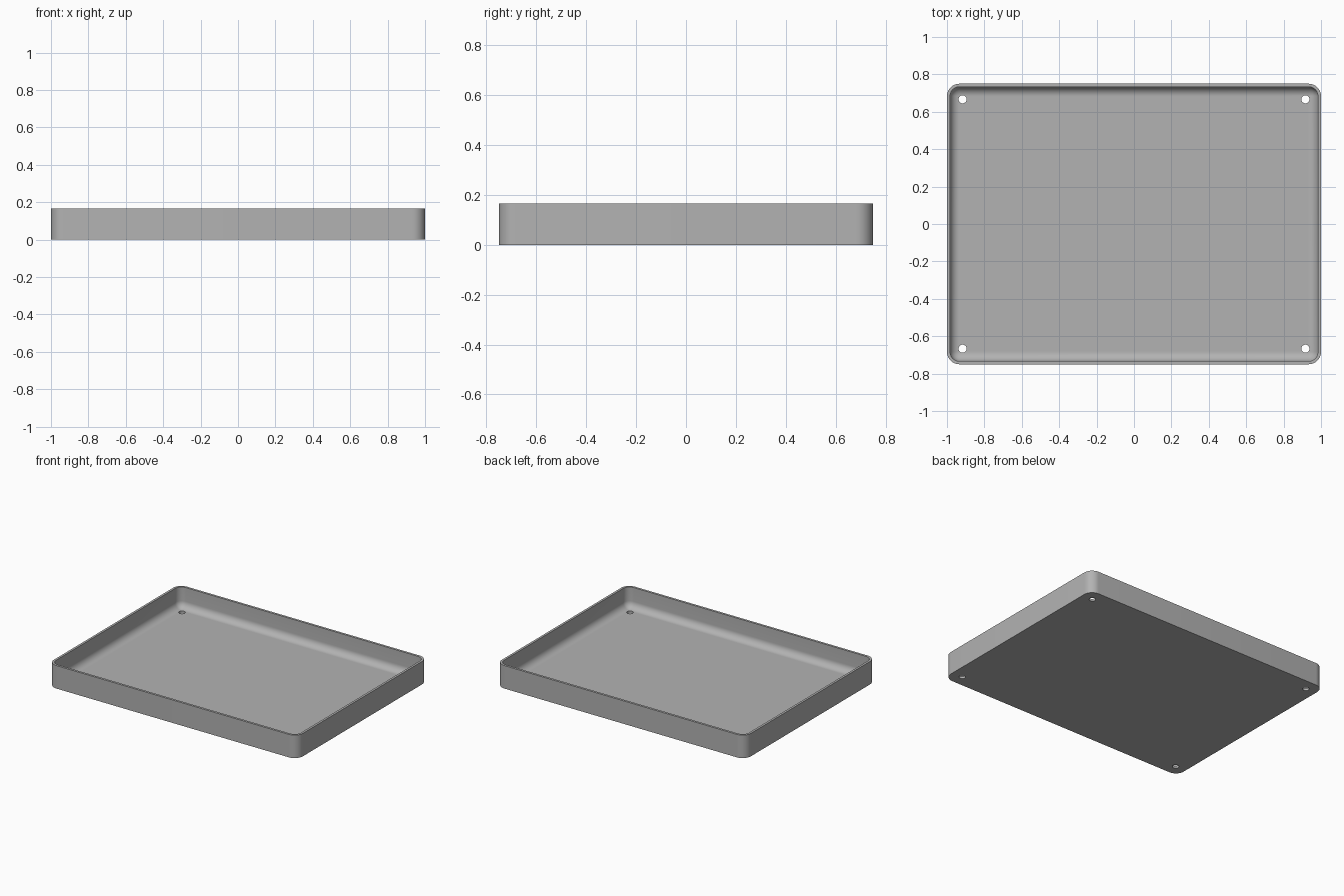
import bpy, bmesh, math

if "Cube" in bpy.data.objects:
    bpy.data.objects.remove(bpy.data.objects["Cube"])

S = 1 / 60                      # design units to scene units
L, W, H = 120, 90, 10           # outer size of the tray
WALL, R_OUT, FILLET = 1.0, 4.0, 3.0
SEG = 10                        # steps per rounded corner

grey = bpy.data.materials.new("grey")
grey.diffuse_color = (0.45, 0.45, 0.45, 1)
grey.use_nodes = True
grey.node_tree.nodes["Principled BSDF"].inputs["Base Color"].default_value = grey.diffuse_color


def ring(bm, inset, z):
    """Rounded rectangle, inset from the outer outline."""
    r = max(R_OUT - inset, 0.02)
    cx, cy = L / 2 - inset - r, W / 2 - inset - r
    verts = []
    for q, (sx, sy) in enumerate([(1, 1), (-1, 1), (-1, -1), (1, -1)]):
        for i in range(SEG + 1):
            a = math.pi / 2 * (q + i / SEG)
            verts.append(bm.verts.new(((sx * cx + r * math.cos(a)) * S,
                                       (sy * cy + r * math.sin(a)) * S, z * S)))
    return verts


# Tray: outer wall, rim, inner wall, then a fillet down to the floor
profile = [(0, 0), (0, H), (WALL, H)]
for i in range(SEG + 1):
    a = math.pi / 2 * i / SEG
    profile.append((WALL + FILLET * (1 - math.cos(a)),
                    WALL + FILLET * (1 - math.sin(a))))

bm = bmesh.new()
rings = [ring(bm, inset, z) for inset, z in profile]
for lo, hi in zip(rings, rings[1:]):
    n = len(lo)
    for i in range(n):
        j = (i + 1) % n
        bm.faces.new((lo[i], lo[j], hi[j], hi[i]))
bm.faces.new(rings[0][::-1])    # underside
bm.faces.new(rings[-1])         # inner floor
bmesh.ops.recalc_face_normals(bm, faces=bm.faces)
mesh = bpy.data.meshes.new("tray")
bm.to_mesh(mesh)
bm.free()
mesh.materials.append(grey)
tray = bpy.data.objects.new("tray", mesh)
bpy.context.collection.objects.link(tray)

# Screw holes through the floor near each corner
for sx in (-1, 1):
    for sy in (-1, 1):
        bpy.ops.mesh.primitive_cylinder_add(
            vertices=32, radius=1.3 * S, depth=8 * S,
            location=(sx * 55 * S, sy * 40 * S, 1 * S))
        cutter = bpy.context.object
        cutter.name = "hole_cutter"
        cutter.hide_render = True
        cutter.data.materials.append(grey)
        bpy.context.view_layer.objects.active = tray
        mod = tray.modifiers.new("hole", 'BOOLEAN')
        mod.operation = 'DIFFERENCE'
        mod.solver = 'EXACT'
        mod.object = cutter
        bpy.ops.object.modifier_apply(modifier=mod.name)
        bpy.data.objects.remove(cutter)

# Smooth fillets and corners, sharp rim and base
bpy.ops.object.select_all(action='DESELECT')
tray.select_set(True)
bpy.context.view_layer.objects.active = tray
bpy.ops.object.shade_smooth_by_angle(angle=math.radians(30))
